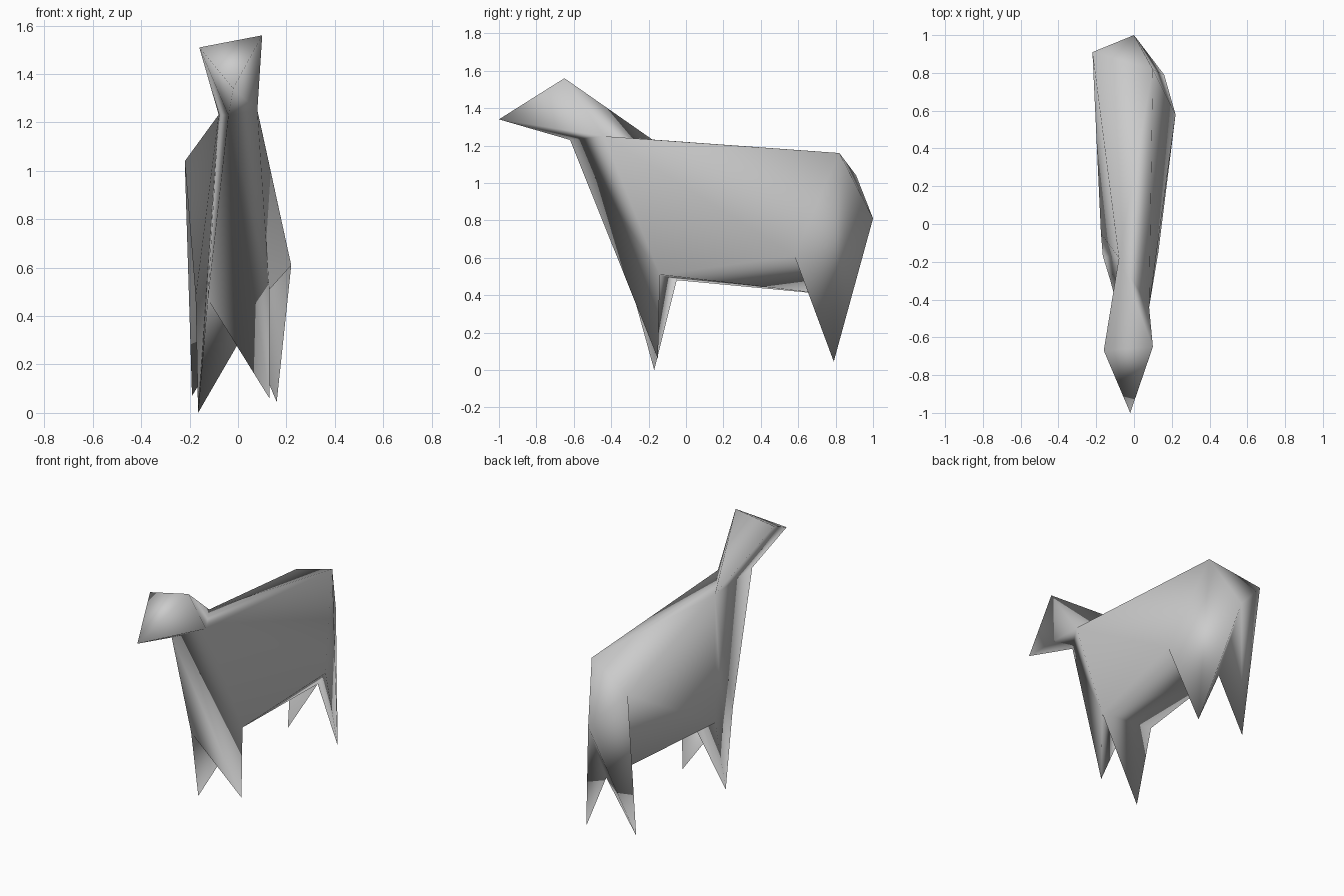
import bpy, bmesh

if "Cube" in bpy.data.objects:
    bpy.data.objects.remove(bpy.data.objects["Cube"])

# Named landmarks of the animal (x, y, z)
POINTS = {
    # head and neck
    "nose": (-0.02, -1.00, 1.34), "ear_r": (0.10, -0.65, 1.56), "ear_l": (-0.16, -0.67, 1.51),
    "throat": (-0.04, -0.62, 1.23), "neck_r": (0.08, -0.44, 1.25), "neck_l": (-0.08, -0.18, 1.232),
    # rump and tail
    "rump_r": (0.10, 0.82, 1.16), "rump_l": (-0.22, 0.91, 1.04), "tail": (0.00, 1.00, 0.81),
    # chest, belly and groin
    "chest": (-0.125, -0.30, 0.47), "hip_r": (0.22, 0.58, 0.61), "groin": (0.01, 0.80, 0.40),
    "belly_r": (0.13, -0.14, 0.51), "belly_l": (-0.175, -0.05, 0.48),
    # feet
    "fore_r": (0.13, -0.15, 0.06), "fore_l": (-0.165, -0.17, 0.0),
    "hind_r": (0.16, 0.79, 0.045), "hind_l": (-0.19, 0.78, 0.07),
}

# Triangles of each body region
REGIONS = {
    "head": ["nose ear_r ear_l", "ear_r neck_r neck_l", "ear_r neck_l ear_l", "nose ear_r neck_r",
             "nose neck_r throat", "nose throat ear_l", "ear_l throat neck_l"],
    "back": ["neck_l neck_r rump_r", "neck_l rump_r rump_l", "rump_r rump_l tail"],
    "right_side": ["neck_r rump_r hip_r", "neck_r hip_r belly_r"],
    "left_side": ["neck_l rump_l belly_l", "rump_l groin belly_l", "neck_l chest throat"],
    "belly": ["belly_r hip_r groin", "belly_r groin belly_l"],
    "fore_leg_right": ["throat neck_r belly_r", "throat belly_r fore_r",
                       "throat chest fore_r", "chest belly_r fore_r"],
    "fore_leg_left": ["neck_l belly_l fore_l", "neck_l fore_l chest",
                      "chest fore_l belly_r", "fore_l belly_l belly_r"],
    "hind_leg_right": ["rump_r hip_r hind_r", "rump_r hind_r tail",
                       "tail groin hind_r", "groin hip_r hind_r"],
    "hind_leg_left": ["rump_l tail hind_l", "rump_l hind_l groin", "tail hind_l groin"],
}

# One continuous skin, smooth shaded throughout
bm = bmesh.new()
verts = {name: bm.verts.new(co) for name, co in POINTS.items()}
for triangles in REGIONS.values():
    for tri in triangles:
        bm.faces.new([verts[n] for n in tri.split()]).smooth = True
bmesh.ops.recalc_face_normals(bm, faces=bm.faces)
if bm.calc_volume(signed=True) < 0:
    bmesh.ops.reverse_faces(bm, faces=bm.faces)

mesh = bpy.data.meshes.new("animal_body")
bm.to_mesh(mesh)
bm.free()

# Plain grey hide
hide = bpy.data.materials.new("light grey")
hide.diffuse_color = (0.6, 0.6, 0.6, 1.0)
hide.use_nodes = True
hide.node_tree.nodes["Principled BSDF"].inputs["Base Color"].default_value = hide.diffuse_color
mesh.materials.append(hide)

body = bpy.data.objects.new("animal_body", mesh)
bpy.context.collection.objects.link(body)
